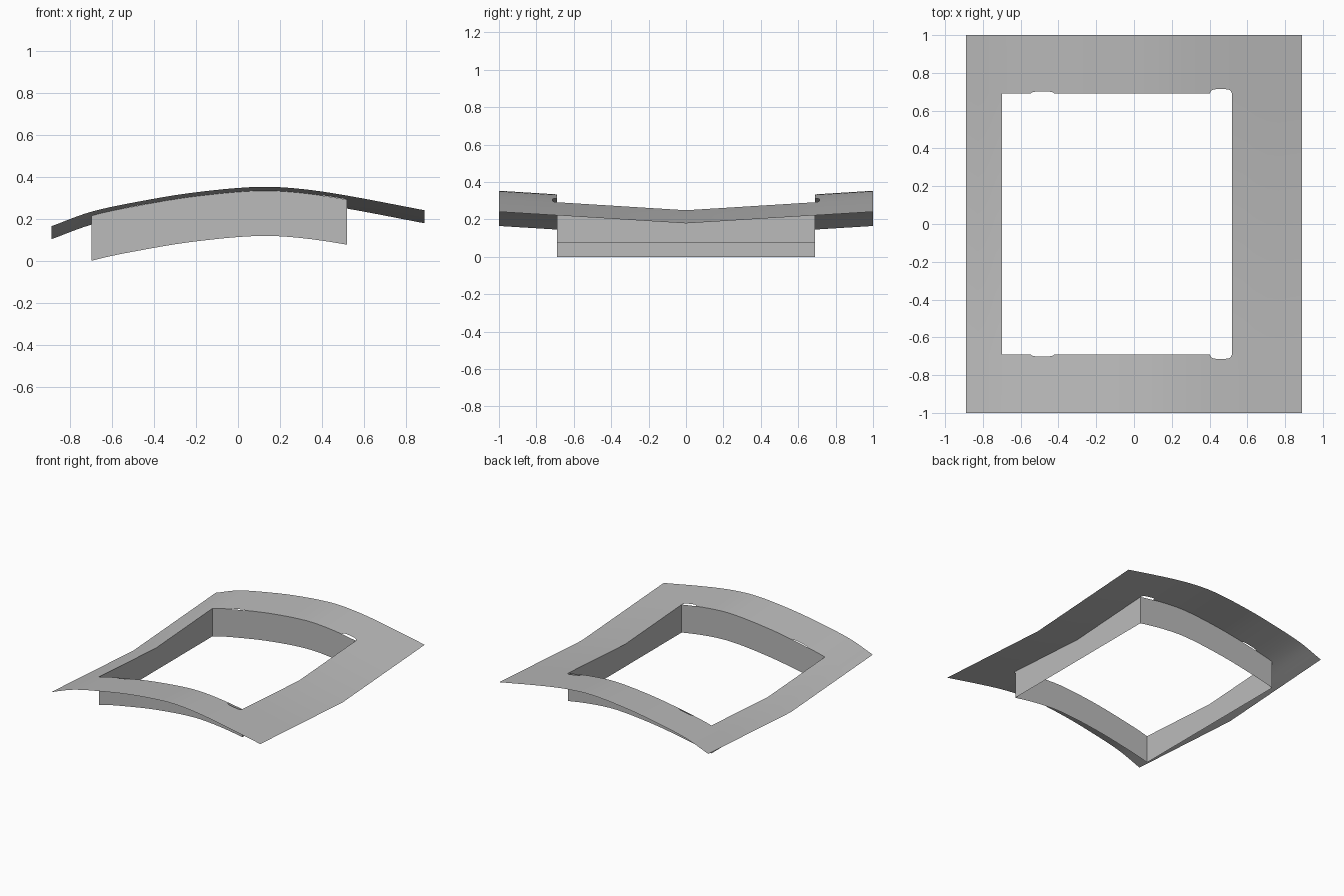
import bpy
import bmesh
import math

if "Cube" in bpy.data.objects:
    bpy.data.objects.remove(bpy.data.objects["Cube"], do_unlink=True)

# Overall sizes
HALF_X, HALF_Y = 0.89, 1.0
LEFT, RIGHT, SIDE = -0.70, 0.52, 0.69
DIP = 0.062          # drop of the sheet towards its middle line
WALL = 0.215         # height of the opening's wall at the corners

# Arched profile along x at the outer edge
ARCH = [(-0.89, 0.165), (-0.7, 0.234), (-0.45, 0.287), (-0.2, 0.327), (0.1, 0.353),
        (0.3, 0.343), (0.52, 0.311), (0.89, 0.241)]


def arch(x):
    """Smooth cubic through the profile points."""
    n = len(ARCH)
    i = max(k for k in range(n - 1) if k == 0 or ARCH[k][0] <= x + 1e-6)

    def slope(k):
        a, b = ARCH[max(k - 1, 0)], ARCH[min(k + 1, n - 1)]
        return (b[1] - a[1]) / (b[0] - a[0])
    (x0, z0), (x1, z1) = ARCH[i], ARCH[i + 1]
    w = x1 - x0
    t = (x - x0) / w
    s = 1 - t
    return (z0 * (1 + 2 * t) * s * s + slope(i) * w * t * s * s
            + z1 * t * t * (3 - 2 * t) - slope(i + 1) * w * t * t * s)


def surface(x, y):
    return arch(x) - DIP * (1 - abs(y))


def spread(a, b, count):
    return [a + (b - a) * i / count for i in range(count + 1)]


def notch(x):
    """Shallow rounded relief slots in the long edges of the opening."""
    for a, b, depth in ((-0.55, -0.42, 0.011), (0.40, RIGHT, 0.024)):
        if a < x < b:
            u = abs(2 * (x - a) / (b - a) - 1)
            return depth * math.sqrt(1 - u ** 4)
    return 0.0


def grid(bm, rows):
    """Skin a list of equally long point rows with quads."""
    verts = [[bm.verts.new(p) for p in row] for row in rows]
    for r0, r1 in zip(verts, verts[1:]):
        for j in range(len(r0) - 1):
            bm.faces.new((r0[j], r1[j], r1[j + 1], r0[j + 1]))


def finish(bm, name, mat):
    bmesh.ops.remove_doubles(bm, verts=bm.verts, dist=0.0005)
    mesh = bpy.data.meshes.new(name)
    bm.to_mesh(mesh)
    bm.free()
    mesh.materials.append(mat)
    obj = bpy.data.objects.new(name, mesh)
    bpy.context.collection.objects.link(obj)
    bpy.ops.object.select_all(action="DESELECT")
    obj.select_set(True)
    bpy.context.view_layer.objects.active = obj
    bpy.ops.object.shade_smooth_by_angle(angle=math.radians(30))
    return obj


grey = bpy.data.materials.new("plain grey")
grey.use_nodes = True
COLOUR = (0.5, 0.5, 0.5, 1)
grey.diffuse_color = COLOUR
grey.node_tree.nodes["Principled BSDF"].inputs["Base Color"].default_value = COLOUR

# Columns across the opening, finer in the slots
inner_x = sorted(set(spread(LEFT, -0.55, 3) + spread(-0.55, -0.42, 10)
                     + spread(-0.42, 0.40, 14) + spread(0.40, RIGHT, 14)))

# Curved sheet: two end strips and two long strips around the opening
bm = bmesh.new()
for a, b in ((-HALF_X, LEFT), (RIGHT, HALF_X)):
    grid(bm, [[(x, y, surface(x, y)) for y in (-HALF_Y, -SIDE, 0, SIDE, HALF_Y)]
              for x in spread(a, b, 6)])
for sign in (-1, 1):
    rows = []
    for x in inner_x:
        ys = sorted((sign * (SIDE + notch(x)), sign * HALF_Y))
        rows.append([(x, y, surface(x, y)) for y in ys])
    grid(bm, rows)
finish(bm, "curved_frame_sheet", grey)

# Wall hanging from the edge of the opening, walked anticlockwise
path = [(x, -SIDE) for x in inner_x]
path += [(RIGHT, 0), (RIGHT, SIDE)]
path += [(x, SIDE) for x in reversed(inner_x)]
path += [(LEFT, 0), (LEFT, -SIDE)]
bm = bmesh.new()
grid(bm, [[(x, y, surface(x, SIDE) - WALL), (x, y, surface(x, y))] for x, y in path])
finish(bm, "opening_wall", grey)
